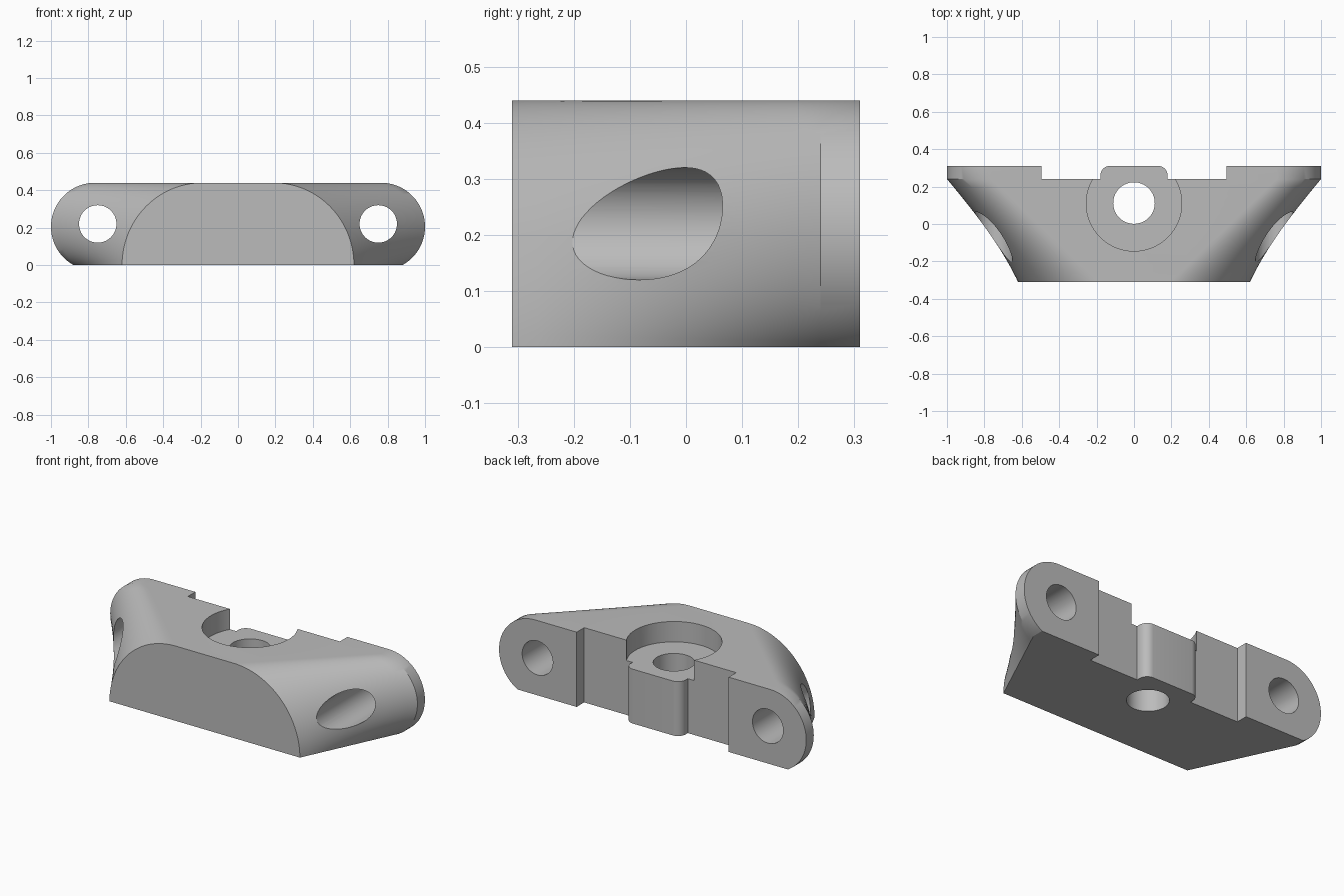
import bpy, bmesh
from math import sin, cos, pi, radians
from mathutils import Matrix

cube = bpy.data.objects.get("Cube")
if cube:
    bpy.data.objects.remove(cube, do_unlink=True)

FRONT, SEAM, BACK, TOP = -0.31, 0.24, 0.31, 0.44
FLOOR = 0.32          # counterbore floor and tab height
ARC, STEPS = 32, 12

grey = bpy.data.materials.new("grey")
grey.use_nodes = True
grey.diffuse_color = (0.5, 0.5, 0.5, 1)
grey.node_tree.nodes["Principled BSDF"].inputs["Base Color"].default_value = (0.5, 0.5, 0.5, 1)


def make_object(name, bm):
    bmesh.ops.recalc_face_normals(bm, faces=bm.faces[:])
    mesh = bpy.data.meshes.new(name)
    bm.to_mesh(mesh)
    bm.free()
    mesh.materials.append(grey)
    obj = bpy.data.objects.new(name, mesh)
    bpy.context.collection.objects.link(obj)
    return obj


def loft(name, rings):
    """Skin a list of closed rings and cap both ends."""
    bm = bmesh.new()
    loops = [[bm.verts.new(p) for p in ring] for ring in rings]
    for a, b in zip(loops, loops[1:]):
        for i in range(len(a)):
            j = (i + 1) % len(a)
            bm.faces.new((a[i], a[j], b[j], b[i]))
    bm.faces.new(loops[0])
    bm.faces.new(loops[-1])
    return make_object(name, bm)


def box(name, x0, x1, y0, y1, z0, z1):
    outline = [(x0, y0), (x1, y0), (x1, y1), (x0, y1)]
    return loft(name, [[(x, y, z) for x, y in outline] for z in (z0, z1)])


def cylinder(name, centre, radius, depth, axis="Z"):
    bm = bmesh.new()
    turn = Matrix.Rotation(radians(90), 4, "X") if axis == "Y" else Matrix()
    bmesh.ops.create_cone(bm, cap_ends=True, segments=64, radius1=radius, radius2=radius,
                          depth=depth, matrix=Matrix.Translation(centre) @ turn)
    return make_object(name, bm)


def combine(target, tool, operation):
    mod = target.modifiers.new(tool.name, "BOOLEAN")
    mod.object, mod.operation, mod.solver = tool, operation, "EXACT"
    bpy.context.view_layer.objects.active = target
    bpy.ops.object.modifier_apply(modifier=mod.name)
    bpy.data.objects.remove(tool, do_unlink=True)


def section(y):
    """Blend from the arched front outline to the round-ended back outline."""
    s = min(1, (y - FRONT) / (SEAM - FRONT))
    half = []
    for i in range(ARC + 1):
        t = i / ARC
        a = t * pi / 2
        b = radians(-60.7 + 150.7 * t)
        x = (1 - s) * (0.19 + 0.43 * cos(a)) + s * (0.765 + 0.235 * cos(b))
        z = (1 - s) * TOP * sin(a) + s * (0.205 + 0.235 * sin(b))
        half.append((x, y, 0 if i == 0 else z))
    return half + [(-x, y, z) for x, y, z in reversed(half)]


# Main body with its straight back flange
ys = [FRONT + (SEAM - FRONT) * i / STEPS for i in range(STEPS + 1)] + [BACK]
body = loft("clamp_body", [section(y) for y in ys])

# Recess between the two back flanges
combine(body, box("recess_cutter", -0.495, 0.495, SEAM, 0.5, -0.1, 0.6), "DIFFERENCE")

# Counterbore
combine(body, cylinder("counterbore_cutter", (0, 0.11, FLOOR + 0.25), 0.255, 0.5), "DIFFERENCE")

# Centre tab with rounded back corners
R, W = 0.05, 0.18
corner = [(W - R + R * cos(k * pi / 16), BACK - R + R * sin(k * pi / 16)) for k in range(9)]
right = [(W, 0.2)] + corner
outline = right + [(-x, y) for x, y in reversed(right)]
tab = loft("centre_tab", [[(x, y, z) for x, y in outline] for z in (0, FLOOR)])
combine(body, tab, "UNION")

# Vertical bore and the two bolt holes
combine(body, cylinder("bore_cutter", (0, 0.112, 0.2), 0.111, 1), "DIFFERENCE")
for side in (-1, 1):
    combine(body, cylinder("bolt_cutter", (side * 0.75, 0, 0.22), 0.1, 1, "Y"), "DIFFERENCE")

# Smooth curved walls, crisp edges
bpy.ops.object.select_all(action="DESELECT")
body.select_set(True)
bpy.context.view_layer.objects.active = body
bpy.ops.object.shade_smooth_by_angle(angle=radians(30))
